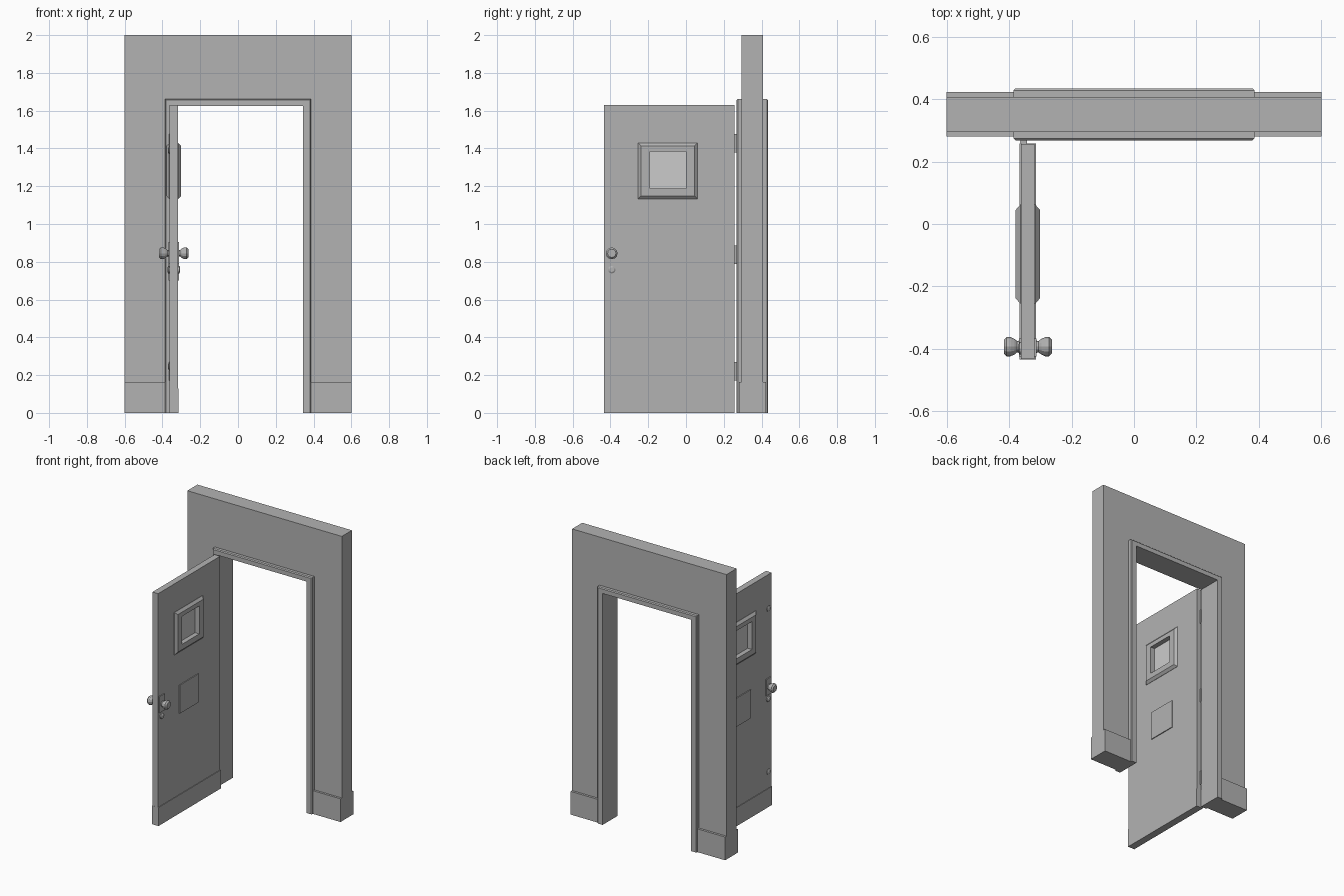
import bpy, bmesh, math

if "Cube" in bpy.data.objects:
    bpy.data.objects.remove(bpy.data.objects["Cube"])

WALL_Y = 0.351     # centre plane of wall and frame
DOOR_X = -0.34     # centre plane of the open door

dark_grey = bpy.data.materials.new("dark_grey")
dark_grey.diffuse_color = (0.45, 0.45, 0.45, 1)
dark_grey.use_nodes = True
dark_grey.node_tree.nodes["Principled BSDF"].inputs["Base Color"].default_value = dark_grey.diffuse_color
pale_glass = bpy.data.materials.new("pale_glass")
pale_glass.diffuse_color = (0.8, 0.8, 0.8, 1)
pale_glass.use_nodes = True
pale_glass.node_tree.nodes["Principled BSDF"].inputs["Base Color"].default_value = pale_glass.diffuse_color


def skin(name, loops, wrap_rows=False, material=dark_grey):
    """Join equal closed loops of points, wrapping round or capping the ends."""
    bm = bmesh.new()
    rows = [[bm.verts.new(p) for p in loop] for loop in loops]
    n = len(rows[0])
    for i in range(len(rows) if wrap_rows else len(rows) - 1):
        a, b = rows[i], rows[(i + 1) % len(rows)]
        for j in range(n):
            k = (j + 1) % n
            bm.faces.new((a[j], a[k], b[k], b[j]))
    if not wrap_rows:
        bm.faces.new(rows[0])
        bm.faces.new(rows[-1])
    bmesh.ops.recalc_face_normals(bm, faces=bm.faces)
    me = bpy.data.meshes.new(name)
    bm.to_mesh(me)
    bm.free()
    me.materials.append(material)
    ob = bpy.data.objects.new(name, me)
    bpy.context.collection.objects.link(ob)
    return ob


def box(name, x, y, z, material=dark_grey):
    loops = [[(x[0], y[0], h), (x[1], y[0], h), (x[1], y[1], h), (x[0], y[1], h)] for h in z]
    return skin(name, loops, material=material)


def arch(name, section):
    """Sweep a section of (half width, height, y offset) round a doorway."""
    loops = [[(s * w, WALL_Y + y, h * up) for w, h, y in section]
             for s, up in ((-1, 0), (-1, 1), (1, 1), (1, 0))]
    return skin(name, loops)


def rect_ring(name, rings):
    """Rings of (y0, y1, z0, z1, x offset) joined into a pierced panel."""
    loops = [[(DOOR_X + x, a, c), (DOOR_X + x, b, c), (DOOR_X + x, b, d), (DOOR_X + x, a, d)]
             for a, b, c, d, x in rings]
    return skin(name, loops, wrap_rows=True)


def lathe_x(name, y, z, side, profile, n=12):
    """Turn (distance from door centre, radius) about an axis along x."""
    loops = [[(DOOR_X + side * d, y + r * math.cos(math.tau * i / n),
               z + r * math.sin(math.tau * i / n)) for i in range(n)] for d, r in profile]
    return skin(name, loops)


# Wall, skirting and door frame
arch("wall", [(0.375, 1.65, -0.056), (0.6, 2.0, -0.056), (0.6, 2.0, 0.056), (0.375, 1.65, 0.056)])
box("skirting_left", (-0.6, -0.38), (0.28, 0.423), (0, 0.163))
box("skirting_right", (0.38, 0.6), (0.28, 0.423), (0, 0.163))
arch("door_frame", [(0.344, 1.625, -0.083), (0.38, 1.656, -0.083), (0.386, 1.662, -0.077),
                    (0.386, 1.662, 0.077), (0.38, 1.656, 0.083), (0.344, 1.625, 0.083)])

# Door leaf pierced by the window opening
leaf = (-0.433, 0.257, 0.0, 1.63)
hole = (-0.191, 0.0, 1.187, 1.383)
rect_ring("door_leaf", [leaf + (-0.022,), leaf + (0.022,), hole + (0.022,), hole + (-0.022,)])

# Window surround with sloping outer edges, and its pane
outer = (-0.255, 0.062, 1.132, 1.43)
crest = (-0.238, 0.045, 1.149, 1.413)
rect_ring("window_surround", [outer + (-0.024,), crest + (-0.039,), hole + (-0.039,),
                              hole + (0.039,), crest + (0.039,), outer + (0.024,)])
box("window_pane", (DOOR_X - 0.006, DOOR_X + 0.006), hole[:2], hole[2:], pale_glass)

# Kick plate, square panel and lock plate, each shown on both faces
for name, depth, y, z in (("kick_plate", 0.026, (-0.434, 0.258), (0, 0.13)),
                          ("square_panel", 0.028, (-0.198, 0.01), (0.7, 0.9)),
                          ("lock_plate", 0.028, (-0.424, -0.367), (0.79, 0.905))):
    box(name, (DOOR_X - depth, DOOR_X + depth), y, z)

# Knobs, lock buttons and bolt heads
knob = [(0.02, 0.018), (0.034, 0.018), (0.043, 0.025), (0.056, 0.031), (0.068, 0.031), (0.077, 0.022)]
button = [(0.02, 0.02), (0.029, 0.02), (0.034, 0.012)]
for side, label in ((-1, "outer"), (1, "inner")):
    lathe_x("knob_" + label, -0.393, 0.845, side, knob)
    lathe_x("lock_button_" + label, -0.393, 0.758, side, button)
for label, z in (("upper", 1.39), ("lower", 0.245)):
    lathe_x("bolt_" + label, -0.398, z, -1, [(0.02, 0.02), (0.026, 0.02), (0.03, 0.012)])

# Hinges
for label, z in (("lower", 0.22), ("middle", 0.837), ("upper", 1.428)):
    box("hinge_leaf_" + label, (-0.36, -0.342), (0.25, 0.269), (z - 0.049, z + 0.049))
    pin = [[(-0.354 + 0.011 * math.cos(math.tau * i / 8), 0.263 + 0.011 * math.sin(math.tau * i / 8), h)
            for i in range(8)] for h in (z - 0.049, z + 0.049)]
    skin("hinge_pin_" + label, pin)
